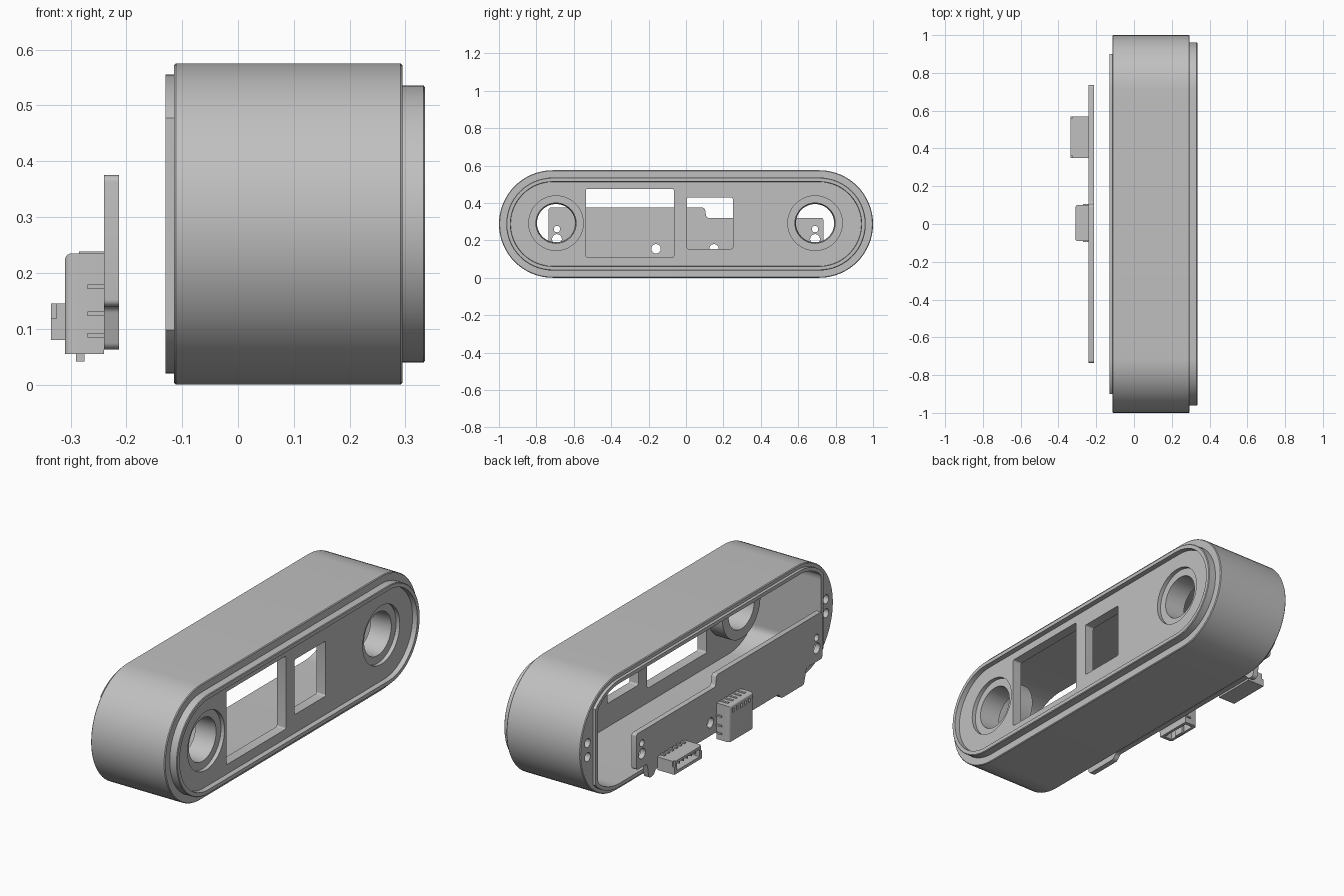
import bpy, bmesh, math
from mathutils import Matrix, Vector

if "Cube" in bpy.data.objects:
    bpy.data.objects.remove(bpy.data.objects["Cube"], do_unlink=True)

GREY = bpy.data.materials.new("light_grey")
GREY.use_nodes = True
GREY.diffuse_color = (0.527, 0.527, 0.527, 1)
GREY.node_tree.nodes["Principled BSDF"].inputs["Base Color"].default_value = GREY.diffuse_color

MID_Z = 0.2875     # height of the housing axis
FLAT = 0.7125      # half length of the straight sides


def finish(bm, name):
    bmesh.ops.recalc_face_normals(bm, faces=bm.faces)
    mesh = bpy.data.meshes.new(name)
    bm.to_mesh(mesh)
    bm.free()
    mesh.materials.append(GREY)
    ob = bpy.data.objects.new(name, mesh)
    bpy.context.collection.objects.link(ob)
    return ob


def slot_loft(name, sections, clip=2):
    """Rounded-end slot outline lofted along x; sections are (x, radius)."""
    bm, rings, n = bmesh.new(), [], 32
    for x, r in sections:
        ring = []
        for side in (1, -1):
            for i in range(n + 1):
                a = math.pi * (i / n - 0.5)
                y = side * min(FLAT + r * math.cos(a), clip)
                ring.append(bm.verts.new((x, y, MID_Z + side * r * math.sin(a))))
        rings.append(ring)
    for a, b in zip(rings, rings[1:]):
        for i in range(len(a)):
            j = (i + 1) % len(a)
            bm.faces.new((a[i], a[j], b[j], b[i]))
    bm.faces.new(rings[0])
    bm.faces.new(rings[-1])
    return finish(bm, name)


def plate(name, x0, x1, outline, radius=0):
    """Flat yz outline with rounded corners, extruded along x."""
    bm = bmesh.new()
    bm.faces.new([bm.verts.new((x0, y, z)) for y, z in outline])
    if radius:
        bmesh.ops.bevel(bm, geom=bm.verts[:], offset=radius, offset_type='OFFSET',
                        segments=5, profile=0.5, affect='VERTICES')
    out = bmesh.ops.extrude_face_region(bm, geom=bm.faces[:])
    verts = [g for g in out["geom"] if isinstance(g, bmesh.types.BMVert)]
    bmesh.ops.translate(bm, verts=verts, vec=(x1 - x0, 0, 0))
    return finish(bm, name)


def rect(y0, y1, z0, z1):
    return [(y0, z0), (y1, z0), (y1, z1), (y0, z1)]


def box(name, x0, x1, y0, y1, z0, z1, radius=0):
    return plate(name, x0, x1, rect(y0, y1, z0, z1), radius)


def disc(name, x0, x1, y, z, r0, r1=None):
    """Cylinder or cone along x."""
    bm = bmesh.new()
    place = Matrix.Translation(((x0 + x1) / 2, y, z)) @ Matrix.Rotation(math.pi / 2, 4, 'Y')
    bmesh.ops.create_cone(bm, cap_ends=True, segments=48, radius1=r0,
                          radius2=r1 or r0, depth=x1 - x0, matrix=place)
    return finish(bm, name)


def combine(ob, other, operation='DIFFERENCE'):
    mod = ob.modifiers.new("combine", 'BOOLEAN')
    mod.operation, mod.solver, mod.object = operation, 'EXACT', other
    bpy.context.view_layer.update()
    deps = bpy.context.evaluated_depsgraph_get()
    mesh = bpy.data.meshes.new_from_object(ob.evaluated_get(deps))
    ob.modifiers.clear()
    ob.data = mesh
    bpy.data.objects.remove(other, do_unlink=True)


def smooth(ob):
    for p in ob.data.polygons:
        p.use_smooth = True
    ob.data.set_sharp_from_angle(angle=math.radians(30))


# Housing: outer body with front lip, rear lip, cavity and front recess
housing = slot_loft("housing", [(-0.115, 0.284), (-0.111, 0.2875), (0.291, 0.2875),
                                (0.295, 0.284), (0.295, 0.2485), (0.332, 0.2485), (0.335, 0.245)])
combine(housing, slot_loft("rear_lip", [(-0.13, 0.268), (-0.1, 0.268)], clip=0.9), 'UNION')
combine(housing, slot_loft("cavity", [(-0.2, 0.25), (0.26, 0.25)], clip=0.88))
combine(housing, slot_loft("front_recess", [(0.31, 0.225), (0.4, 0.231)]))

# Lens openings with inner bosses and countersunk rims
for y in (-0.695, 0.69):
    combine(housing, disc("lens_boss", 0.18, 0.27, y, 0.292, 0.15), 'UNION')
    combine(housing, disc("lens_rim", 0.29, 0.4, y, 0.292, 0.146))
    combine(housing, disc("lens_hole", 0.1, 0.295, y, 0.292, 0.098, 0.108))

# Sensor windows
combine(housing, box("large_window", 0.2, 0.4, -0.535, -0.065, 0.11, 0.475, 0.008))
combine(housing, box("small_window", 0.2, 0.4, 0.005, 0.25, 0.155, 0.43, 0.008))

# Screw holes in the rear ends
for side in (-1, 1):
    for dz in (-0.035, 0.035):
        combine(housing, disc("screw_hole", -0.2, 0.0, side * 0.942, MID_Z + dz, 0.022))
smooth(housing)

# Circuit board with stepped outline and mounting holes
board = plate("circuit_board", -0.24, -0.213, [
    (-0.735, 0.375), (-0.735, 0.14), (-0.61, 0.14), (-0.59, 0.063), (-0.41, 0.063),
    (-0.39, 0.09), (0.58, 0.09), (0.6, 0.063), (0.635, 0.063), (0.65, 0.14),
    (0.735, 0.14), (0.735, 0.32), (0.11, 0.32), (0.1, 0.375)], 0.012)
for y in (-0.69, 0.69):
    combine(board, disc("pin_hole", -0.3, -0.15, y, 0.26, 0.017))
    combine(board, disc("mount_hole", -0.3, -0.15, y, 0.207, 0.026))
for y in (-0.16, 0.15):
    combine(board, disc("board_hole", -0.3, -0.15, y, 0.155, 0.025))
smooth(board)

# Side connector, open to the rear
side_plug = box("side_connector", -0.335, -0.24, 0.35, 0.57, 0.08, 0.145)
combine(side_plug, box("socket", -0.4, -0.265, 0.37, 0.55, 0.095, 0.132))
for y in (0.34, 0.56):
    combine(side_plug, box("side_notch", -0.4, -0.325, y, y + 0.02, 0.118, 0.2))
for i in range(6):
    y = 0.38 + i * 0.032
    box("side_contact", -0.262, -0.24, y - 0.006, y + 0.006, 0.14, 0.152)
    box("side_socket_pin", -0.32, -0.26, y - 0.004, y + 0.004, 0.11, 0.118)

# Upright connector, open downward
upright = box("upright_connector", -0.31, -0.24, -0.09, 0.1, 0.055, 0.235)
bm = bmesh.new()
bm.from_mesh(upright.data)
edges = [e for e in bm.edges if all(v.co.x < -0.3 for v in e.verts)
         and (e.verts[0].co + e.verts[1].co).z > 0.2]
bmesh.ops.bevel(bm, geom=edges, offset=0.012, segments=4, profile=0.5, affect='EDGES')
bm.to_mesh(upright.data)
bm.free()
combine(upright, box("slot", -0.296, -0.255, -0.072, 0.082, 0.0, 0.19))
for i in range(5):
    y = -0.06 + i * 0.0325
    combine(upright, box("contact_window", -0.32, -0.297, y - 0.007, y + 0.007, 0.195, 0.215))
    box("upright_contact", -0.285, -0.24, y - 0.006, y + 0.006, 0.23, 0.238)
smooth(upright)
box("key_tab", -0.29, -0.275, -0.02, 0.03, 0.041, 0.2)
for y in (-0.09, 0.1):
    for z in (0.088, 0.127, 0.175):
        box("side_rib", -0.27, -0.24, y - 0.006, y + 0.006, z - 0.004, z + 0.004)
